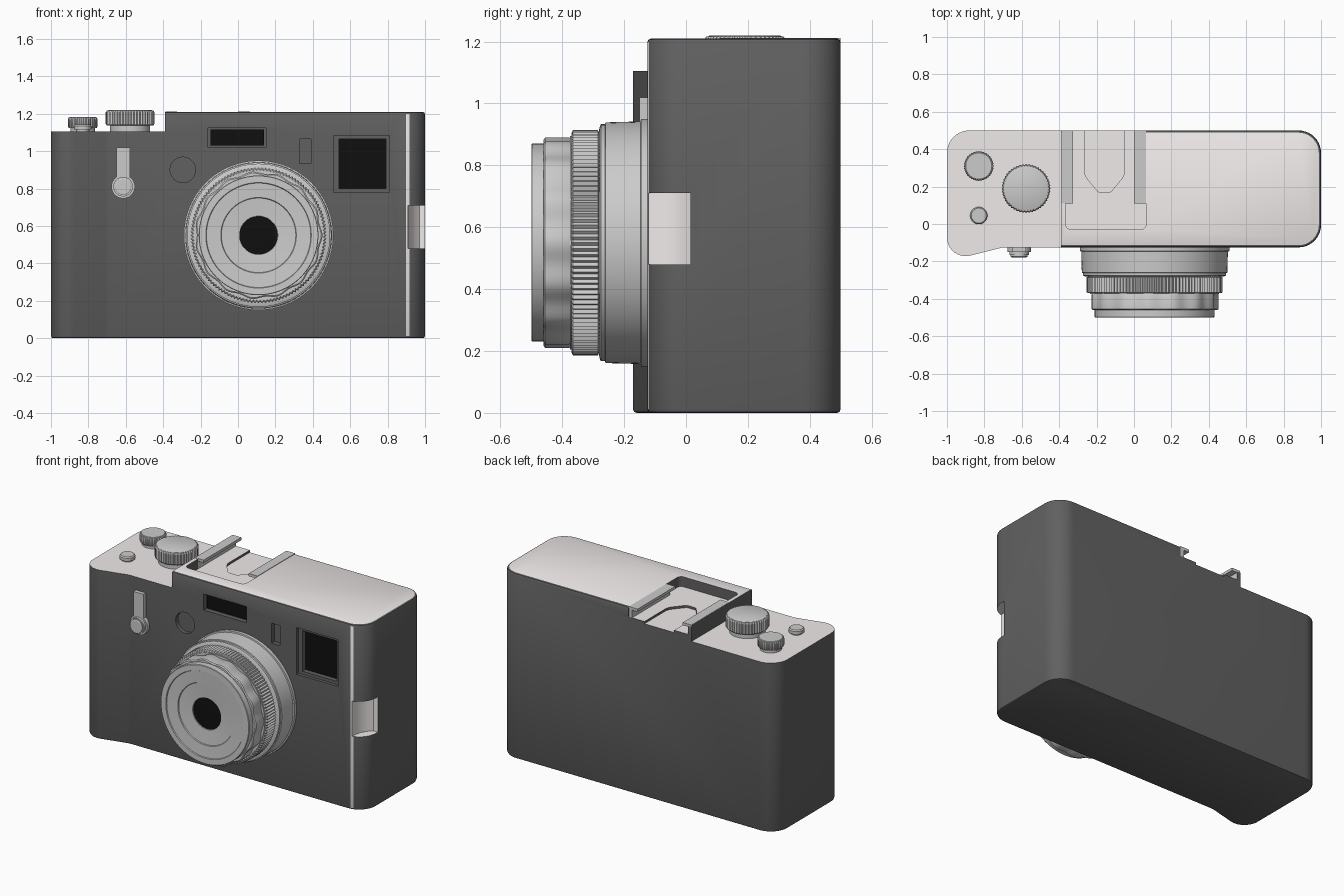
import bpy, bmesh, math
from mathutils import Vector, Matrix

if "Cube" in bpy.data.objects:
    bpy.data.objects.remove(bpy.data.objects["Cube"])


def material(name, color):
    m = bpy.data.materials.new(name)
    m.diffuse_color = (*color, 1)
    m.use_nodes = True
    m.node_tree.nodes["Principled BSDF"].inputs["Base Color"].default_value = m.diffuse_color
    return m


DARK = material("dark_shell", (0.12, 0.12, 0.12))
CREAM = material("cream_plate", (0.88, 0.83, 0.83))
BLACK = material("black_glass", (0.005, 0.005, 0.005))


def finish(name, bm, mat=None, matrix=None):
    if matrix:
        bm.transform(matrix)
    bmesh.ops.recalc_face_normals(bm, faces=bm.faces)
    me = bpy.data.meshes.new(name)
    bm.to_mesh(me)
    bm.free()
    ob = bpy.data.objects.new(name, me)
    bpy.context.collection.objects.link(ob)
    if mat:
        me.materials.append(mat)
    smooth(ob)
    return ob


def smooth(ob):
    bpy.ops.object.select_all(action='DESELECT')
    ob.select_set(True)
    bpy.context.view_layer.objects.active = ob
    bpy.ops.object.shade_smooth_by_angle(angle=math.radians(30))


def skin(bm, rings):
    """Bridge rings of coordinates and cap both ends."""
    vs = [[bm.verts.new(c) for c in ring] for ring in rings]
    for a, b in zip(vs, vs[1:]):
        for i in range(len(a)):
            j = (i + 1) % len(a)
            bm.faces.new((a[i], a[j], b[j], b[i]))
    bm.faces.new(vs[0])
    bm.faces.new(vs[-1])


def fillet(corners, steps=10):
    """Outline from (x, y, radius) corners."""
    out = []
    for k, (x, y, r) in enumerate(corners):
        p = Vector((x, y))
        if r == 0:
            out.append(p)
            continue
        u = (Vector(corners[k - 1][:2]) - p).normalized()
        v = (Vector(corners[(k + 1) % len(corners)][:2]) - p).normalized()
        half = u.angle(v) / 2
        c = p + (u + v).normalized() * r / math.sin(half)
        s, e = p + u * r / math.tan(half) - c, p + v * r / math.tan(half) - c
        a0 = math.atan2(s.y, s.x)
        da = (math.atan2(e.y, e.x) - a0 + math.pi) % math.tau - math.pi
        out += [c + r * Vector((math.cos(a0 + da * i / steps), math.sin(a0 + da * i / steps)))
                for i in range(steps + 1)]
    return out


def inset(pts, d):
    res = []
    for i, p in enumerate(pts):
        t = (pts[(i + 1) % len(pts)] - pts[i - 1]).normalized()
        res.append(p + d * Vector((-t.y, t.x)))
    return res


def prism(name, pts, z0, z1, mat=None, chamfer=0, matrix=None):
    pts = [Vector(p) for p in pts]
    levels = [(0, z0), (0, z1)]
    if chamfer:
        levels = [(chamfer, z0), (0.3 * chamfer, z0 + 0.3 * chamfer), (0, z0 + chamfer),
                  (0, z1 - chamfer), (0.3 * chamfer, z1 - 0.3 * chamfer), (chamfer, z1)]
    bm = bmesh.new()
    skin(bm, [[(p.x, p.y, z) for p in (inset(pts, d) if d else pts)] for d, z in levels])
    return finish(name, bm, mat, matrix)


def box(name, x0, x1, y0, y1, z0, z1, mat=None):
    return prism(name, [(x0, y0), (x1, y0), (x1, y1), (x0, y1)], z0, z1, mat)


def lathe(name, profile, center, seg=96, forward=False, teeth=0, depth=0, mat=None):
    """Turned part from (radius, height); optional ribs; forward points it to -y."""
    rings = []
    for r, h in profile:
        ring = []
        for i in range(seg):
            a = math.tau * i / seg
            q = r * (1 - depth * (0.5 - 0.5 * math.cos(teeth * a)))
            ring.append((q * math.cos(a), q * math.sin(a), h))
        rings.append(ring)
    bm = bmesh.new()
    skin(bm, rings)
    m = Matrix.Translation(center)
    if forward:
        m = m @ Matrix.Rotation(math.pi / 2, 4, 'X')
    return finish(name, bm, mat, m)


def cut(target, cutter):
    cutter.hide_render = True
    mod = target.modifiers.new("cut", 'BOOLEAN')
    mod.operation, mod.solver, mod.object = 'DIFFERENCE', 'EXACT', cutter
    bpy.context.view_layer.objects.active = target
    bpy.ops.object.modifier_apply(modifier=mod.name)
    bpy.data.objects.remove(cutter)


# Body shell with grip bulge
F = -0.125
body = prism("camera_body", fillet([(-1, -0.2, 0.1), (-0.7, F, 0.1), (1, F, 0.12),
             (1, 0.5, 0.12), (-1, 0.5, 0.12)]), 0, 1.21, DARK, 0.012)

# Lower deck, accessory shoe recess, windows and corner niche
cut(body, box("deck_cut", -1.2, -0.39, -0.4, 0.7, 1.105, 1.4))
cut(body, prism("shoe_cut", fillet([(-0.365, -0.03, 0.03), (0.065, -0.03, 0.03),
    (0.065, 0.6, 0), (-0.365, 0.6, 0)]), 1.145, 1.4))
cut(body, prism("tongue_cut", fillet([(-0.265, 0.6, 0), (-0.265, 0.26, 0.08), (-0.19, 0.17, 0.02),
    (-0.125, 0.17, 0.02), (-0.05, 0.26, 0.08), (-0.05, 0.6, 0)], 6), 1.13, 1.3))
for x0, x1, z0, z1, d in ((0.51, 0.81, 0.78, 1.085, 0.02), (0.54, 0.79, 0.80, 1.065, 0.06),
                          (-0.16, 0.15, 1.02, 1.125, 0.03), (0.33, 0.39, 0.935, 1.065, 0.03)):
    cut(body, box("window_cut", x0, x1, F - 0.1, F + d, z0, z1))
cut(body, lathe("lamp_cut", [(0.068, -0.025), (0.068, 0.1)], (-0.295, F, 0.90), 48, True))
cut(body, prism("niche_cut", [(0.91, -0.3), (1.1, -0.3), (1.1, 0.015), (0.97, 0.015),
    (0.945, -0.01), (0.92, -0.05), (0.91, -0.095)], 0.48, 0.71))

# Cream top plates and niche lining
body.data.materials.append(CREAM)
for p in body.data.polygons:
    c = p.center
    top = p.normal.z > 0.95 and c.z > 1.1
    niche = 0.479 < c.z < 0.711 and c.x > 0.9 and -0.122 < c.y < 0.016 and p.area < 0.05
    p.material_index = 1 if top or niche else 0
smooth(body)

# Window glass
box("viewfinder_glass", 0.54, 0.79, F + 0.05, F + 0.065, 0.80, 1.065, BLACK)
box("rangefinder_glass", -0.148, 0.138, F + 0.018, F + 0.035, 1.03, 1.115, BLACK)

# Shoe rails, L-shaped and mirrored
for side, s in (("left", -1), ("right", 1)):
    prof = [(0.226, 1.14), (0.226, 1.212), (0.163, 1.212), (0.163, 1.194), (0.202, 1.194), (0.202, 1.14)]
    prism("shoe_rail_" + side, [(-0.1625 + s * x, z) for x, z in prof], -0.499, -0.11,
          matrix=Matrix.Rotation(math.pi / 2, 4, 'X'))

# Top dials and button
for name, x, y, r, z0, z1, n in (("shutter_dial", -0.577, 0.19, 0.131, 1.138, 1.22, 48),
                                 ("exposure_dial", -0.83, 0.31, 0.08, 1.125, 1.182, 36)):
    lathe(name + "_base", [(r * 0.82, 1.09), (r * 0.82, z0 + 0.01)], (x, y, 0), 48)
    lathe(name, [(r * 0.95, z0), (r, z0 + 0.008), (r, z1 - 0.012), (r * 0.95, z1 - 0.003)],
          (x, y, 0), n * 2, teeth=n, depth=0.04)
    lathe(name + "_cap", [(r * 0.9, z0), (r * 0.9, z1 - 0.002), (r * 0.87, z1)], (x, y, 0), 48)
lathe("function_button", [(0.035, 1.09), (0.035, 1.115), (0.046, 1.115), (0.046, 1.135), (0.04, 1.142)],
      (-0.83, 0.045, 0), 40)

# Front lever
box("lever_arm", -0.65, -0.578, -0.15, F + 0.02, 0.83, 1.02)
lathe("lever_pivot", [(0.063, -0.02), (0.063, 0.025), (0.052, 0.025), (0.052, 0.042),
      (0.045, 0.042), (0.045, 0.05), (0.04, 0.053)], (-0.614, F, 0.81), 48, True)

# Lens, heights are distances in front of y = 0
LENS = (0.11, 0, 0.55)
lathe("lens_barrel", [(0.40, 0.1), (0.40, 0.145), (0.392, 0.147), (0.389, 0.26), (0.383, 0.262),
      (0.383, 0.275), (0.372, 0.28), (0.345, 0.282), (0.345, 0.375)], LENS, 96, True)
lathe("focus_ring", [(0.355, 0.28), (0.364, 0.285), (0.364, 0.365), (0.355, 0.37)],
      LENS, 240, True, 120, 0.025)
lathe("aperture_ring", [(0.335, 0.365), (0.342, 0.378), (0.342, 0.455), (0.335, 0.46)],
      LENS, 120, True, 15, 0.035)
lathe("front_ring", [(0.32, 0.44), (0.32, 0.497), (0.317, 0.5), (0.282, 0.5), (0.279, 0.494),
      (0.202, 0.49), (0.199, 0.484), (0.103, 0.478), (0.101, 0.47)], LENS, 96, True)
lathe("front_glass", [(0.102, 0.465), (0.102, 0.473), (0.06, 0.476)], LENS, 64, True, mat=BLACK)
